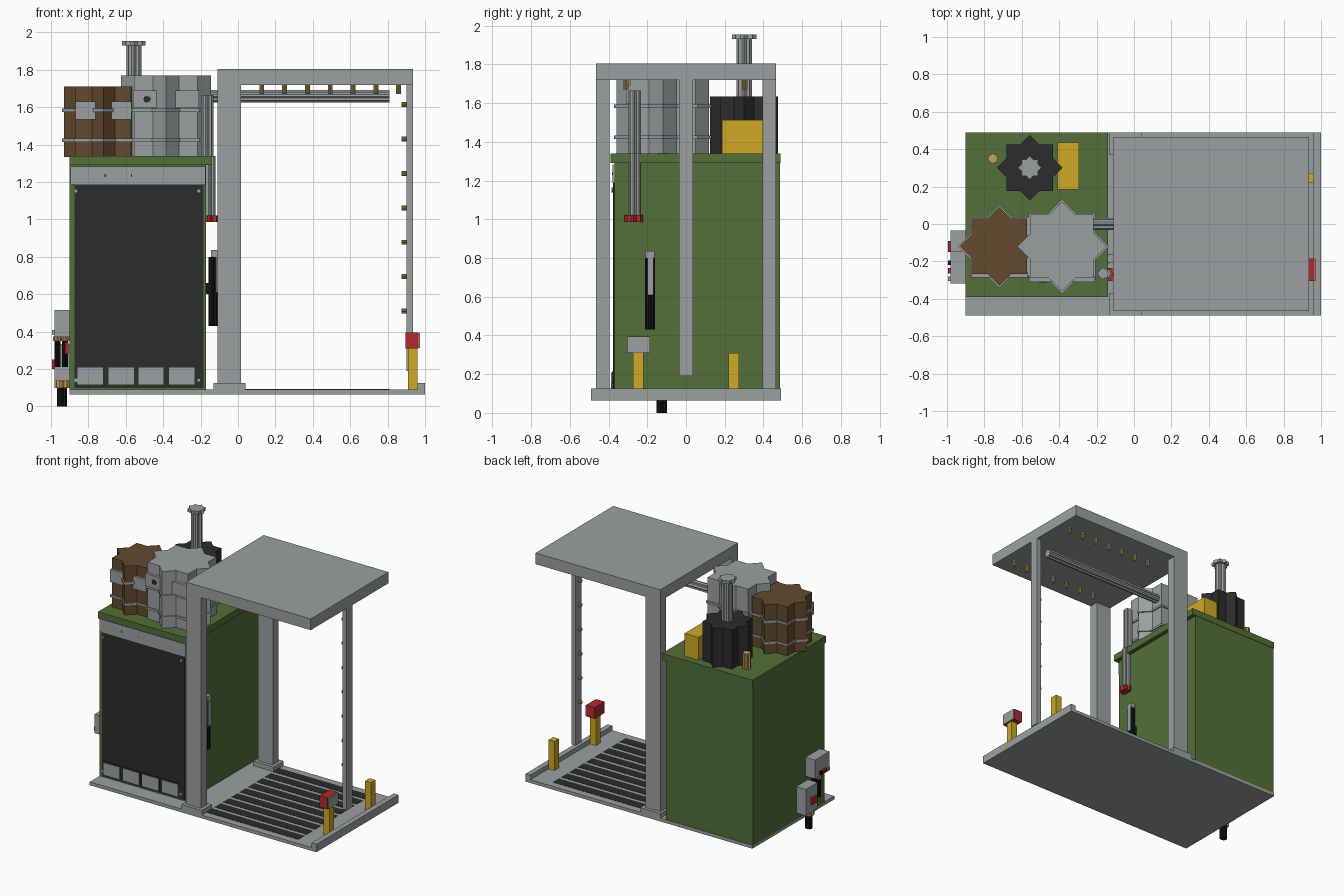
import bpy, bmesh, math
from mathutils import Matrix

if "Cube" in bpy.data.objects:
    bpy.data.objects.remove(bpy.data.objects["Cube"])


def material(name, rgb):
    m = bpy.data.materials.new(name)
    m.diffuse_color = (*rgb, 1)
    m.use_nodes = True
    m.node_tree.nodes["Principled BSDF"].inputs["Base Color"].default_value = m.diffuse_color
    return m


GREY = material("steel grey", (0.33, 0.35, 0.355))
GREEN = material("cabinet green", (0.085, 0.16, 0.04))
DARK = material("charcoal", (0.025, 0.025, 0.026))
BLACK = material("rubber black", (0.008, 0.008, 0.008))
BROWN = material("barrel brown", (0.125, 0.07, 0.027))
YELLOW = material("safety yellow", (0.62, 0.40, 0.018))
RED = material("signal red", (0.45, 0.022, 0.025))
BRASS = material("brass", (0.54, 0.36, 0.11))


def finish(name, bm, mat):
    bmesh.ops.recalc_face_normals(bm, faces=bm.faces)
    me = bpy.data.meshes.new(name)
    bm.to_mesh(me)
    bm.free()
    me.materials.append(mat)
    ob = bpy.data.objects.new(name, me)
    bpy.context.collection.objects.link(ob)
    return ob


def box(name, mat, x, y, z):
    """Box from its (min, max) ranges."""
    bm = bmesh.new()
    size = [r[1] - r[0] for r in (x, y, z)]
    mid = [(r[1] + r[0]) / 2 for r in (x, y, z)]
    bmesh.ops.create_cube(bm, size=1, matrix=Matrix.Translation(mid) @ Matrix.Diagonal((*size, 1)))
    return finish(name, bm, mat)


def star(name, mat, r, start, length, axis="z"):
    """Eight-pointed star prism growing from start along an axis."""
    inner = r * math.cos(math.pi / 4) / math.cos(math.pi / 8)
    bm = bmesh.new()
    ring = []
    for i in range(16):
        a = i * math.pi / 8
        d = inner if i % 2 else r
        ring.append(bm.verts.new((d * math.cos(a), d * math.sin(a), 0)))
    face = bm.faces.new(ring)
    top = bmesh.ops.extrude_face_region(bm, geom=[face])["geom"]
    bmesh.ops.translate(bm, vec=(0, 0, length), verts=[v for v in top if isinstance(v, bmesh.types.BMVert)])
    turn = {"z": Matrix(), "x": Matrix.Rotation(math.pi / 2, 4, "Y"), "y": Matrix.Rotation(-math.pi / 2, 4, "X")}
    bm.transform(Matrix.Translation(start) @ turn[axis])
    return finish(name, bm, mat)


# floor plate, end kerb and floor grating strips
box("floor_plate", GREY, (-0.9, 0.995), (-0.49, 0.49), (0.065, 0.09))
box("end_kerb", GREY, (0.96, 1.0), (-0.49, 0.49), (0.065, 0.125))
for i in range(9):
    y = -0.41 + i * 0.1
    box("floor_strip", DARK, (0.04, 0.81), (y - 0.026, y + 0.046), (0.085, 0.092))

# portal frame: two posts with feet, rear pole, roof
for s in (-1, 1):
    box("post_foot", GREY, (-0.13, 0.04), sorted((s * 0.37, s * 0.49)), (0.085, 0.125))
    box("portal_post", GREY, (-0.11, 0.015), sorted((s * 0.395, s * 0.465)), (0.12, 1.73))
box("lamp_pole", GREY, (0.9, 0.935), (-0.035, 0.035), (0.19, 1.73))
box("roof", GREY, (-0.11, 0.935), (-0.465, 0.465), (1.72, 1.805))

# spray nozzles under the roof and along the pole
for i in range(7):
    for y in (-0.31, 0.305):
        star("roof_nozzle", BRASS, 0.013, (0.127 + i * 0.122, y, 1.67), 0.05)
    star("pole_nozzle", BRASS, 0.013, (0.875, 0, 0.51 + i * 0.184), 0.03, "x")
star("overhead_pipe", GREY, 0.033, (-0.22, 0, 1.658), 1.03, "x")

# guard posts and control box
for y in (-0.247, 0.247):
    box("guard_post", YELLOW, (0.91, 0.96), (y - 0.027, y + 0.027), (0.088, 0.31))
box("control_box", RED, (0.895, 0.965), (-0.305, -0.185), (0.31, 0.395))
box("control_box_plate", GREY, (0.965, 0.972), (-0.303, -0.187), (0.312, 0.393))

# cabinet with top slab, front panel, header and vents
box("cabinet", GREEN, (-0.9, -0.17), (-0.37, 0.485), (0.085, 1.295))
box("cabinet_top", GREEN, (-0.9, -0.14), (-0.39, 0.488), (1.29, 1.34))
box("front_panel", DARK, (-0.875, -0.185), (-0.376, -0.365), (0.1, 1.187))
box("header_strip", GREY, (-0.895, -0.175), (-0.379, -0.365), (1.187, 1.283))
for x in (-0.79, -0.625, -0.465, -0.3):
    box("vent_frame", DARK, (x - 0.075, x + 0.075), (-0.381, -0.37), (0.11, 0.215))
    box("vent_plate", GREY, (x - 0.068, x + 0.068), (-0.387, -0.37), (0.117, 0.208))
for x in (-0.868, -0.21):
    for z in (0.14, 1.152):
        star("panel_bolt", GREY, 0.013, (x, -0.386, z), 0.015, "y")
for x in (-0.71, -0.57):
    box("header_mark", DARK, (x - 0.003, x + 0.003), (-0.381, -0.37), (1.228, 1.242))


# tanks with bands and front plates
def tank(name, mat, x, r, top, plate_dx, plate_w, plate_z, plate_y):
    star(name, mat, r, (x, -0.12, 1.335), top - 1.335)
    for z in (1.415, 1.575):
        star(name + "_band", GREY, r + 0.012, (x, -0.12, z), 0.017)
    for s in (-1, 1):
        cx = x + s * plate_dx
        box(name + "_plate", GREY, (cx - plate_w, cx + plate_w), (plate_y, plate_y + 0.03), plate_z)


tank("brown_tank", BROWN, -0.72, 0.21, 1.71, 0.096, 0.054, (1.535, 1.63), -0.287)
tank("grey_tank", GREY, -0.385, 0.24, 1.77, 0.112, 0.065, (1.595, 1.69), -0.31)
for x in (-0.488, -0.476):
    star("gauge", DARK, 0.02 if x < -0.48 else 0.012, (x, -0.314, 1.643), 0.01, "y")

# heater with chimney, fuel box and filler
star("heater", DARK, 0.175, (-0.557, 0.3, 1.335), 0.3)
star("chimney", GREY, 0.04, (-0.557, 0.3, 1.6), 0.35)
star("chimney_cap", GREY, 0.063, (-0.557, 0.3, 1.93), 0.025)
box("fuel_box", YELLOW, (-0.41, -0.293), (0.185, 0.435), (1.335, 1.513))
star("filler", BRASS, 0.03, (-0.755, 0.35, 1.335), 0.125)

# drop pipe with red valve
star("drop_pipe_upper", GREY, 0.033, (-0.165, -0.265, 1.335), 0.33)
star("drop_pipe_lower", GREY, 0.03, (-0.15, -0.265, 1.01), 0.33)
star("drop_valve", RED, 0.048, (-0.15, -0.27, 0.985), 0.037)

# spray lance on the cabinet side
star("lance_grip", BLACK, 0.026, (-0.133, -0.186, 0.43), 0.37)
box("lance_plate", GREY, (-0.115, -0.106), (-0.2, -0.168), (0.61, 0.8))
box("lance_head", GREY, (-0.145, -0.11), (-0.208, -0.163), (0.8, 0.837))
box("lance_bracket", BLACK, (-0.172, -0.14), (-0.2, -0.172), (0.6, 0.66))

# side boxes with connectors and drain
box("upper_side_box", GREY, (-0.98, -0.895), (-0.317, -0.145), (0.372, 0.515))
box("lower_side_box", GREY, (-0.98, -0.895), (-0.175, -0.035), (0.135, 0.335))
star("drain_collar", BRASS, 0.04, (-0.942, -0.125, 0.1), 0.036)
star("drain_pipe", BLACK, 0.027, (-0.942, -0.125, 0), 0.11)
for x in (-0.965, -0.925):
    star("cable_plug", BRASS, 0.024, (x, -0.21, 0.35), 0.025)
    star("cable", BLACK, 0.017, (x, -0.21, 0.21), 0.145)
box("red_plug", RED, (-0.925, -0.905), (-0.26, -0.235), (0.28, 0.345))
box("red_button", RED, (-0.995, -0.978), (-0.15, -0.09), (0.2, 0.25))
box("brass_knob", BRASS, (-0.995, -0.978), (-0.305, -0.28), (0.385, 0.41))
box("red_knob", RED, (-0.995, -0.978), (-0.265, -0.235), (0.385, 0.41))
box("black_knob", BLACK, (-0.995, -0.978), (-0.22, -0.195), (0.385, 0.41))
